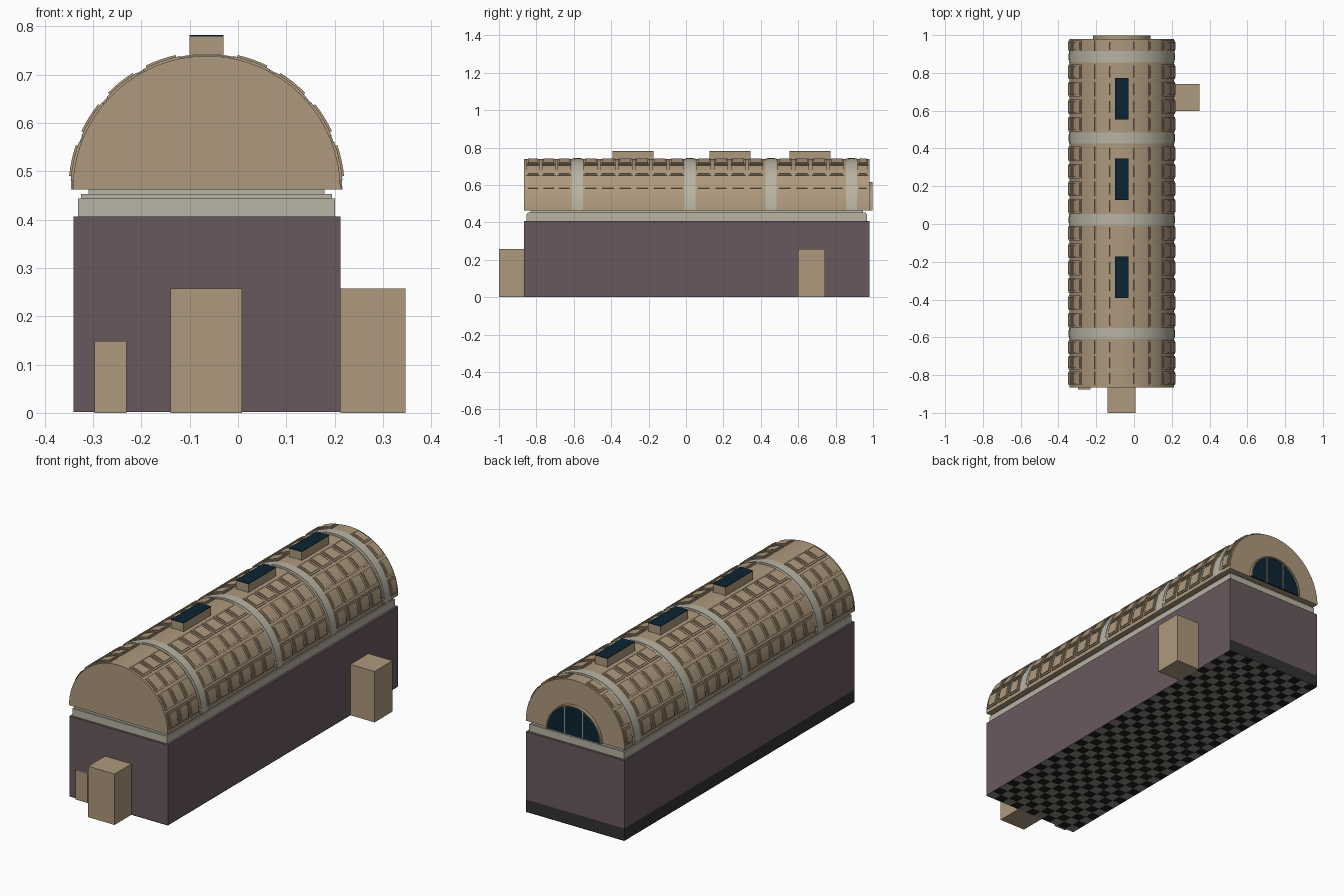
import bpy, bmesh
from math import cos, sin, radians

cube = bpy.data.objects.get("Cube")
if cube:
    bpy.data.objects.remove(cube, do_unlink=True)


def material(name, hex_code):
    # sRGB hex to linear colour
    rgb = [int(hex_code[i:i + 2], 16) / 255 for i in (0, 2, 4)]
    col = [c / 12.92 if c < 0.04045 else ((c + 0.055) / 1.055) ** 2.4 for c in rgb] + [1]
    m = bpy.data.materials.new(name)
    m.use_nodes = True
    m.diffuse_color = col
    bsdf = m.node_tree.nodes["Principled BSDF"]
    bsdf.inputs["Base Color"].default_value = col
    bsdf.inputs["Roughness"].default_value = 0.9
    return m


TAN = material("tan plaster", "AE997D")
PLUM = material("plum wall", "69595D")
STONE = material("pale stone", "B8B3A3")
GLASS = material("dark glass", "0B2433")
SKIRT = material("charcoal skirting", "323232")
GREY = material("grey tile", "8A867A")
BLACK = material("black tile", "1C1C1C")

CX = -0.065           # hall axis
SPRING = 0.462        # height where the vault starts
R = 0.277             # vault radius
FRONT, BACK = -0.865, 0.98


def finish(name, bm, *mats, smooth=False):
    bmesh.ops.recalc_face_normals(bm, faces=bm.faces)
    mesh = bpy.data.meshes.new(name)
    bm.to_mesh(mesh)
    bm.free()
    for m in mats:
        mesh.materials.append(m)
    ob = bpy.data.objects.new(name, mesh)
    bpy.context.collection.objects.link(ob)
    if smooth:
        bpy.ops.object.select_all(action='DESELECT')
        ob.select_set(True)
        bpy.context.view_layer.objects.active = ob
        bpy.ops.object.shade_smooth_by_angle(angle=radians(25))
    return ob


def prism(bm, profile, y0, y1):
    """Extrude an (x, z) profile along y."""
    a = [bm.verts.new((x, y0, z)) for x, z in profile]
    b = [bm.verts.new((x, y1, z)) for x, z in profile]
    bm.faces.new(a)
    bm.faces.new(b[::-1])
    for i in range(len(a)):
        j = (i + 1) % len(a)
        bm.faces.new((a[i], b[i], b[j], a[j]))


def arc(r, a0=0, a1=180, steps=48):
    angles = [radians(a0 + (a1 - a0) * i / steps) for i in range(steps + 1)]
    return [(CX + r * cos(t), SPRING + r * sin(t)) for t in angles]


def add_box(bm, x0, x1, y0, y1, z0, z1):
    prism(bm, [(x0, z0), (x1, z0), (x1, z1), (x0, z1)], y0, y1)


def box(name, mat, *bounds):
    bm = bmesh.new()
    add_box(bm, *bounds)
    return finish(name, bm, mat)


# Walls, with a dark skirting on the back and the right side
bm = bmesh.new()
add_box(bm, -0.34, 0.212, FRONT, BACK, 0.002, 0.407)
bmesh.ops.bisect_plane(bm, geom=bm.verts[:] + bm.edges[:] + bm.faces[:],
                       plane_co=(0, 0, 0.063), plane_no=(0, 0, 1))
bmesh.ops.recalc_face_normals(bm, faces=bm.faces)
for f in bm.faces:
    if f.calc_center_median().z < 0.063 and (f.normal.x < -0.5 or f.normal.y > 0.5):
        f.material_index = 1
finish("hall_walls", bm, PLUM, SKIRT)

# Checkered floor
bm = bmesh.new()
NX, NY = 11, 36
sx, sy = 0.552 / NX, (BACK - FRONT) / NY
bmesh.ops.create_grid(bm, x_segments=NX, y_segments=NY, size=0.5)
for v in bm.verts:
    v.co.x = -0.34 + (v.co.x + 0.5) * 0.552
    v.co.y = FRONT + (v.co.y + 0.5) * (BACK - FRONT)
for f in bm.faces:
    c = f.calc_center_median()
    f.material_index = (int((c.x + 0.34) / sx) + int((c.y - FRONT) / sy)) % 2
floor = finish("checkered_floor", bm, GREY, BLACK)
floor.data.flip_normals()

# Stepped cornice between the walls and the vault
for name, half, z0, z1 in (("cornice_base", 0.266, 0.407, 0.444),
                           ("cornice_step", 0.260, 0.444, 0.453),
                           ("cornice_neck", 0.244, 0.453, SPRING)):
    inset = R - half
    box(name, STONE, CX - half, CX + half, FRONT + inset, BACK - inset, z0, z1)

# Barrel vault
bm = bmesh.new()
prism(bm, arc(R), FRONT, BACK)
finish("barrel_vault", bm, TAN, smooth=True)

# Stone ribs over the vault
bm = bmesh.new()
for y in (-0.58, 0.022, 0.455, 0.885):
    prism(bm, arc(R + 0.002), y - 0.03, y + 0.03)
    prism(bm, arc(R + 0.004), y - 0.018, y + 0.018)
finish("vault_ribs", bm, STONE, smooth=True)

# Raised coffers: (first y, count, pitch, length) for each bay
bm = bmesh.new()
bays = ((-0.853, 3, 0.083, 0.071), (-0.548, 6, 0.092, 0.078),
        (0.056, 4, 0.0925, 0.077), (0.489, 4, 0.0925, 0.077),
        (0.917, 1, 0, 0.055))
for start, count, pitch, length in bays:
    for i in range(count):
        y = start + i * pitch
        for k in range(4):
            a = 4 + 19.4 * k
            for lo, hi in ((a, a + 16.5), (163.5 - a, 180 - a)):
                for rise, inset in ((0.005, 0), (0.009, 0.008)):
                    d = inset / R * 57.3
                    outer = arc(R + rise, lo + d, hi - d, 4)
                    inner = arc(R - 0.006, hi - d, lo + d, 4)
                    prism(bm, outer + inner, y + inset, y + length - inset)
finish("vault_coffers", bm, TAN, smooth=True)

# Roof lights along the ridge
for i, y in enumerate((-0.283, 0.236, 0.663)):
    box(f"skylight_box_{i + 1}", TAN, -0.10, -0.03, y - 0.11, y + 0.11, 0.72, 0.779)
    box(f"skylight_glass_{i + 1}", GLASS, -0.10, -0.03, y - 0.11, y + 0.11, 0.779, 0.782)

# Half-round window in the back gable
bm = bmesh.new()
prism(bm, arc(0.153) + arc(0.147)[::-1], BACK, 0.997)
finish("back_window_rim", bm, TAN, smooth=True)
bm = bmesh.new()
prism(bm, arc(0.149), BACK, 0.989)
finish("back_window_glass", bm, GLASS)
for side, x in (("right", CX - 0.05), ("left", CX + 0.05)):
    box(f"back_window_mullion_{side}", STONE, x - 0.003, x + 0.003,
        BACK, 0.994, SPRING, SPRING + 0.138)

# Entrance blocks and the small front door
box("front_porch", TAN, -0.14, 0.008, -1.0, FRONT, 0, 0.258)
box("side_porch", TAN, 0.212, 0.347, 0.598, 0.742, 0, 0.258)
box("small_front_door", TAN, -0.297, -0.231, -0.876, FRONT, 0, 0.149)
